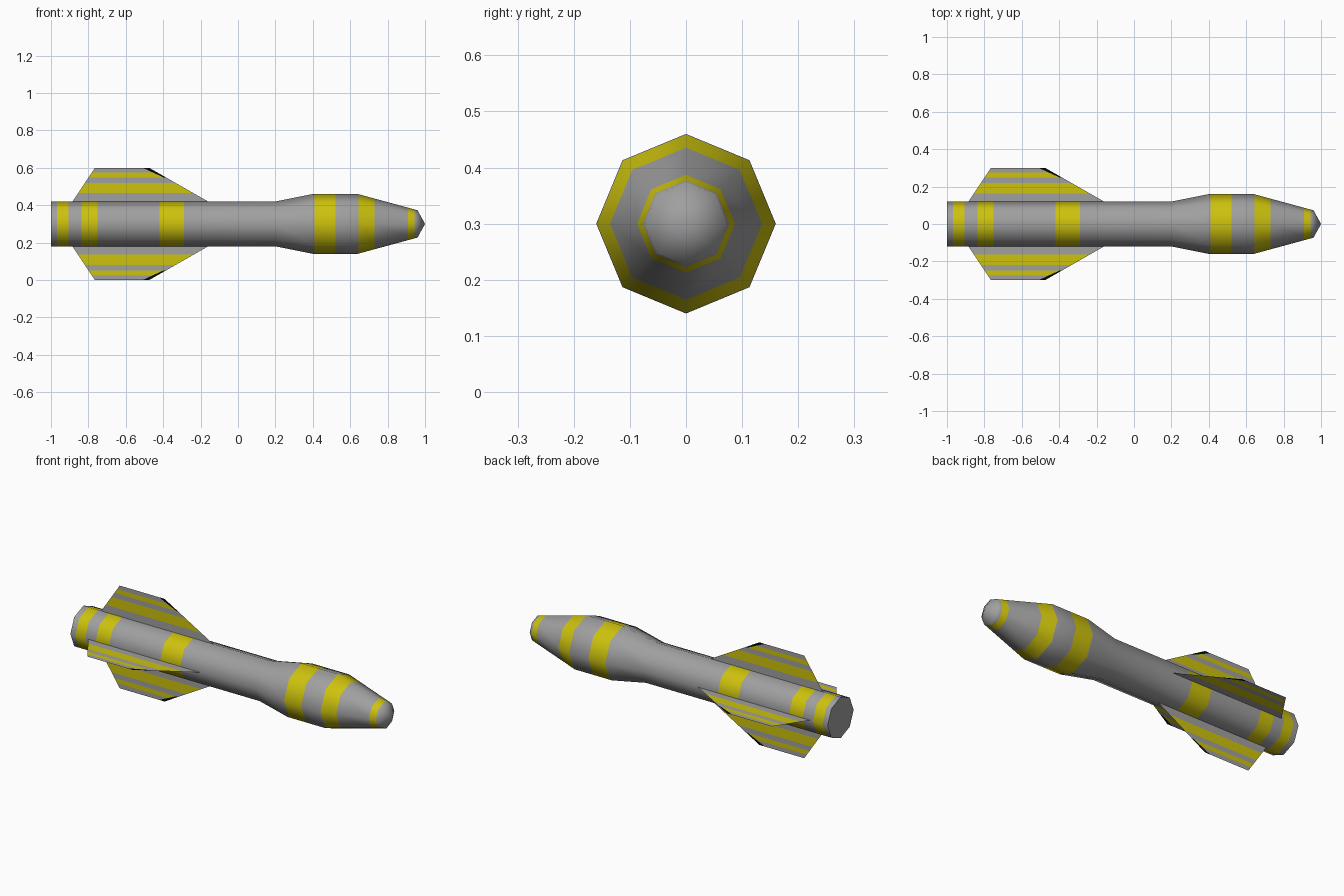
import bpy, bmesh, math
from mathutils import Vector, Matrix

if "Cube" in bpy.data.objects:
    bpy.data.objects.remove(bpy.data.objects["Cube"])

AXIS_Z = 0.3


def material(name, rgb):
    m = bpy.data.materials.new(name)
    m.diffuse_color = (*rgb, 1)
    m.use_nodes = True
    m.node_tree.nodes["Principled BSDF"].inputs["Base Color"].default_value = m.diffuse_color
    return m


MATS = [material("grey", (0.35, 0.35, 0.35)),
        material("yellow", (0.61, 0.54, 0.004)),
        material("black", (0.002, 0.002, 0.002))]


def cut(bm, co, no):
    bmesh.ops.bisect_plane(bm, geom=bm.verts[:] + bm.edges[:] + bm.faces[:],
                           plane_co=co, plane_no=no, dist=1e-5)


def in_bands(v, bands):
    return int(any(a < v < b for a, b in bands))


def finish(bm, name):
    me = bpy.data.meshes.new(name)
    bm.to_mesh(me)
    bm.free()
    for m in MATS:
        me.materials.append(m)
    ob = bpy.data.objects.new(name, me)
    ob.location.z = AXIS_Z
    bpy.context.collection.objects.link(ob)
    return ob


# Body: eight-sided lathe along x, with painted bands
profile = [(-1, 0.12), (0.2, 0.12), (0.4, 0.16), (0.64, 0.16), (0.96, 0.073)]
bands = [(-0.968, -0.905), (-0.837, -0.75), (-0.42, -0.29),
         (0.41, 0.52), (0.645, 0.73), (0.908, 0.945)]
bm = bmesh.new()
rings = [[bm.verts.new((x, r * math.cos(k * math.pi / 4), r * math.sin(k * math.pi / 4)))
          for k in range(8)] for x, r in profile]
tip = bm.verts.new((1, 0, 0))
for k in range(8):
    j = (k + 1) % 8
    for a, b in zip(rings, rings[1:]):
        bm.faces.new((a[k], a[j], b[j], b[k]))
    bm.faces.new((rings[-1][k], rings[-1][j], tip))
tail = bm.faces.new(rings[0])
bmesh.ops.recalc_face_normals(bm, faces=bm.faces[:])
for band in bands:
    for x in band:
        cut(bm, (x, 0, 0), (1, 0, 0))
for f in bm.faces:
    c = f.calc_center_median()
    is_tail = c.x < -0.999
    f.smooth = not is_tail
    f.material_index = in_bands(c.x, bands)
    if is_tail:
        for e in f.edges:
            e.smooth = False
finish(bm, "rocket_body")

# Fins: four thin sheets with stripes and a black leading corner
outline = [(-0.885, 0.12), (-0.16, 0.12), (-0.475, 0.3), (-0.765, 0.3)]
stripes = [(0.164, 0.22), (0.249, 0.275)]
corner = Vector((-0.51, 0, 0.3))
corner_no = Vector((0.055, 0, 0.12)).normalized()
for i, name in enumerate(("top", "left", "bottom", "right")):
    bm = bmesh.new()
    bm.faces.new([bm.verts.new((x, 0, r)) for x, r in outline])
    for s in stripes:
        for r in s:
            cut(bm, (0, 0, r), (0, 0, 1))
    cut(bm, corner, corner_no)
    for f in bm.faces:
        c = f.calc_center_median()
        black = (c - corner).dot(corner_no) > 0 and c.z > 0.245
        f.material_index = 2 if black else in_bands(c.z, stripes)
    bm.transform(Matrix.Rotation(i * math.pi / 2, 4, 'X'))
    finish(bm, name + "_fin")
